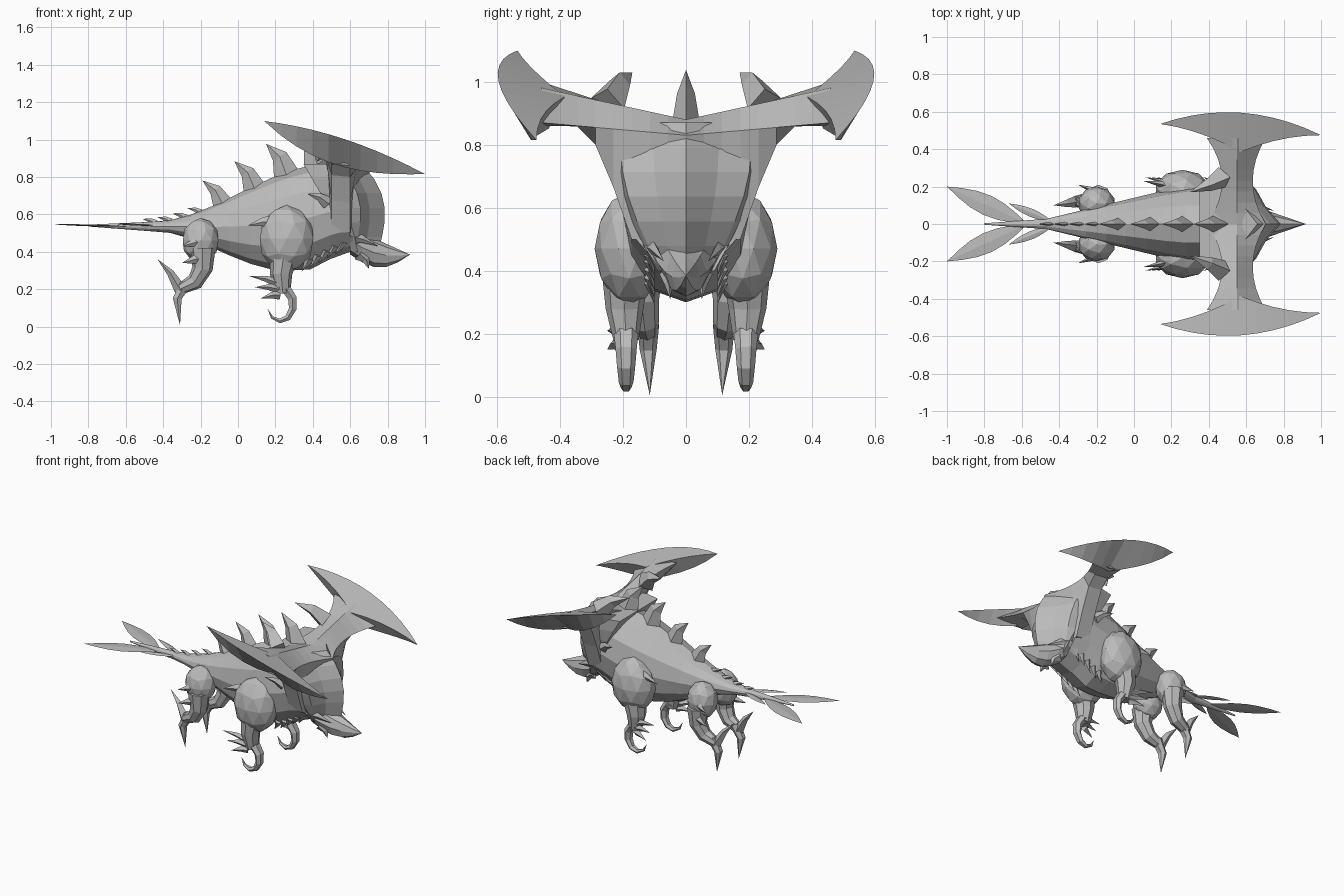
import bpy
import bmesh
from math import cos, sin, pi, radians
from mathutils import Matrix, Vector

default_cube = bpy.data.objects.get("Cube")
if default_cube:
    bpy.data.objects.remove(default_cube, do_unlink=True)

stone = bpy.data.materials.new("stone_grey")
stone.use_nodes = True
grey = (.5, .5, .5, 1)
stone.diffuse_color = grey
stone.node_tree.nodes["Principled BSDF"].inputs["Base Color"].default_value = grey


def finish(name, bm, mirror):
    """Turn a bmesh into a flat-shaded object, copied across the centre plane if asked."""
    bmesh.ops.remove_doubles(bm, verts=bm.verts, dist=.0005)
    bmesh.ops.recalc_face_normals(bm, faces=bm.faces)
    mesh = bpy.data.meshes.new(name)
    bm.to_mesh(mesh)
    bm.free()
    mesh.materials.append(stone)
    obj = bpy.data.objects.new(name, mesh)
    bpy.context.collection.objects.link(obj)
    if mirror:
        modifier = obj.modifiers.new("both_sides", "MIRROR")
        modifier.use_axis = (False, True, False)
        modifier.use_mirror_merge = False


def skin(name, rings, mirror=False):
    """Bridge equal rings of points and cap both ends."""
    bm = bmesh.new()
    loops = [[bm.verts.new(point) for point in ring] for ring in rings]
    for near, far in zip(loops, loops[1:]):
        for i in range(len(near)):
            bm.faces.new((near[i - 1], near[i], far[i], far[i - 1]))
    bm.faces.new(loops[0])
    bm.faces.new(loops[-1])
    finish(name, bm, mirror)


def hull(name, sections, sides):
    """Central form along x; each section has x, top, bottom and half width."""
    rings = []
    for x, top, bottom, width in sections:
        angles = [2 * pi * k / sides for k in range(sides)]
        middle, half = (top + bottom) / 2, (top - bottom) / 2
        rings.append([(x, width * sin(a), middle + half * cos(a)) for a in angles])
    skin(name, rings)


def tube(name, path, radii, flat=1, sides=8, mirror=True):
    """Limb along a path; flat widens it sideways."""
    path = [Vector(point) for point in path]
    last = len(path) - 1
    rings = []
    for i, centre in enumerate(path):
        along = (path[min(i + 1, last)] - path[max(i - 1, 0)]).normalized()
        side = Vector((0, 1, 0))
        side = (side - along * side.dot(along)).normalized()
        up = along.cross(side)
        angles = [2 * pi * k / sides for k in range(sides)]
        rings.append([centre + radii[i] * (side * flat * cos(a) + up * sin(a)) for a in angles])
    skin(name, rings, mirror)


def spike(name, base, tip, size, flat=.6, mirror=True):
    """Four-sided thorn with a slight upward bow."""
    base, tip = Vector(base), Vector(tip)
    middle = base.lerp(tip, .5) + Vector((size, 0, size)) * .25
    tube(name, (base, middle, tip), (size, size * .6, 0), flat, 4, mirror)


def muscle(name, centre, size):
    """Faceted ellipsoid for a thigh."""
    bm = bmesh.new()
    place = Matrix.Translation(centre) @ Matrix.Diagonal((*size, 1))
    bmesh.ops.create_icosphere(bm, subdivisions=2, radius=1, matrix=place)
    finish(name, bm, True)


def steps(count):
    return [i / count for i in range(count + 1)]


def ease(start, end, x):
    t = min(max((x - start) / (end - start), 0), 1)
    return t * t * (3 - 2 * t)


# Trunk tapering into the tail
def back_height(x):
    return .56 + .31 * ease(-.46, .48, x)


def belly_height(x):
    return .51 - .21 * ease(-.45, .25, x) + .1 * ease(.35, .6, x)


trunk = [(x, back_height(x), belly_height(x), min(.2, .14 + .24 * x))
         for x in [-.47 + 1.07 * t for t in steps(10)]]
hull("body", [(-.8, .545, .535, .004)] + trunk, 12)

# Shield-shaped head with a central keel, wide above and narrow below
head_rings = []
for t in steps(6):
    z = .4 + .47 * t
    front = .75 + .04 * sin(pi * t) - .09 * t ** 4
    rear = .62 - .27 * t
    width = .09 + .14 * sin(pi * .6 * t)
    flank = [(front - .08, width * .45), (front - .13, width * .9),
             (rear * .6 + front * .4 - .03, width), (rear, width * .9)]
    head_rings.append([(front, 0, z)] + [(x, y, z) for x, y in flank]
                      + [(x, -y, z) for x, y in reversed(flank)])
skin("head_shield", head_rings)
hull("beak", [(.6 + .32 * t, .53 - .145 * t, .385 - .07 * sin(pi * t), .11 * (1 - t))
              for t in steps(5)], 8)
spike("jaw_barb", (.65, .06, .39), (.7, .05, .31), .04)
spike("collar_spur", (.48, .2, .66), (.37, .25, .71), .035)
spike("cheek_ridge", (.56, .13, .49), (.75, .07, .43), .035)

# Arms growing out of the brow and carrying the wide head blades
arm_rings = []
for t in steps(8):
    flare = (2 * t - 1) ** 2
    y = .46 * t
    low = max(.5, .86 - 2.5 * max(0, .78 - t) ** 2)
    arm_rings.append([(.47 - .08 * flare, y, .85 + .15 * t),
                      (.55, y, .88 + .1 * t),
                      (.635 + .07 * flare, y, .83 + .04 * t),
                      (.6, y, low), (.5, y, low + .01)])
skin("blade_arm", arm_rings, True)
spike("arm_horn", (.47, .25, .93), (.3, .17, 1.03), .065, .9)

# Curved head blades: sharp outer rim, two inner edges
blade_rings = []
for step in steps(10):
    t = 2 * step - 1
    bulge, wedge = 1 - t * t, 1 - abs(t)
    x = .57 + .43 * t
    rim_y = .505 + .09 * bulge - .03 * t
    rim_z = .957 - .142 * t + .045 * bulge
    inner_y = rim_y - .21 * wedge
    blade_rings.append([(x, rim_y, rim_z),
                        (x, inner_y, rim_z - .05 * wedge),
                        (x, inner_y + .05 * bulge, rim_z - (.15 - .03 * t) * bulge)])
skin("head_blade", blade_rings, True)

# Row of back fins, growing toward the head
for i in range(4):
    x = -.08 + .17 * i
    z = back_height(x)
    spike("back_fin", (x, 0, z - .02), (x - .11, 0, z + .11 + .02 * i), .055 + .008 * i, .6, False)

# Small thorns along the tail
for i in range(4):
    x = -.2 - .08 * i
    z = back_height(x)
    spike("tail_thorn", (x, 0, z - .01), (x - .07, 0, z + .015), .02, .6, False)


# Forked tail fan
def tail_leaf(name, root, tip, width):
    root, tip = Vector(root), Vector(tip)
    thin = .005
    radii = [thin * sin(pi * t) for t in steps(6)]
    tube(name, [root.lerp(tip, t) for t in steps(6)], radii, width / thin, 4)


tail_leaf("tail_fan_outer", (-.57, 0, .535), (-1, .2, .547), .055)
tail_leaf("tail_fan_inner", (-.43, .01, .54), (-.67, .11, .55), .022)

# Front legs with a hooked foot
muscle("front_thigh", (.26, .18, .47), (.15, .11, .18))
tube("front_shin", [(.25, .19, .42), (.23, .195, .28), (.24, .19, .18)], (.08, .06, .04))
hook = [radians(95 - 260 * t) for t in steps(7)]
tube("front_claw", [(.225 + .07 * cos(a), .19, .12 + .09 * sin(a)) for a in hook],
     [.034 * (1 - t) ** .7 for t in steps(7)], 1.25, 6)
for i in range(3):
    z = .23 - .03 * i
    spike("front_leg_spur", (.22, .21, z), (.06 + .03 * i, .25, z + .04 - .03 * i), .026, .8)
spike("front_thigh_spur", (.2, .2, .56), (.05, .23, .54), .04)

# Rear legs with a pointed foot and a raised heel
muscle("rear_thigh", (-.2, .11, .46), (.1, .09, .12))
tube("rear_shin", [(-.19, .14, .42), (-.19, .14, .31), (-.23, .13, .24), (-.31, .12, .2)],
     (.07, .055, .045, .03))
tube("rear_foot", [(-.28, .12, .23), (-.325, .12, .15), (-.31, .115, .005)], (.035, .027, 0), 1, 6)
spike("heel_spur", (-.31, .12, .2), (-.43, .1, .36), .032, 1)
for height in (.45, .36):
    spike("rear_thigh_spur", (-.18, .16, height), (-.3, .21, height - .02), .04)

# Rib thorns under the chest
for i in range(5):
    x = .38 + .045 * i
    z = belly_height(x)
    spike("rib_thorn", (x, .12, z + .06), (x - .04, .1, z - .01), .025)
